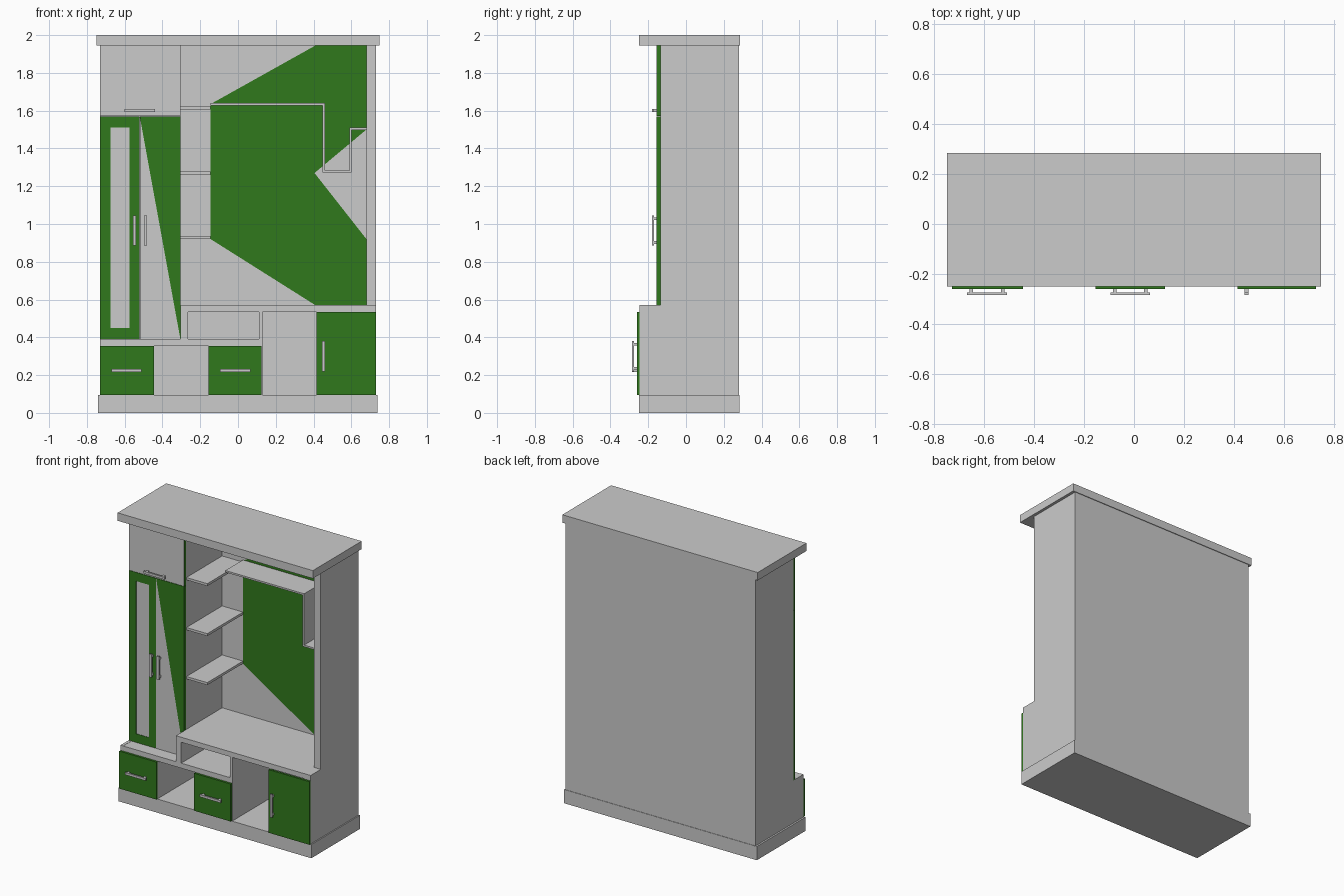
import bpy

if "Cube" in bpy.data.objects:
    bpy.data.objects.remove(bpy.data.objects["Cube"])

green = bpy.data.materials.new("green")
green.diffuse_color = (0.03, 0.19, 0.012, 1)
green.use_nodes = True
green.node_tree.nodes["Principled BSDF"].inputs["Base Color"].default_value = green.diffuse_color


def prism(name, pts, y0, y1, mat=None):
    """Extrude an (x, z) outline from y0 (front) to y1 (back)."""
    n = len(pts)
    verts = [(x, y, z) for y in (y0, y1) for x, z in pts]
    faces = [tuple(range(n)), tuple(range(2 * n - 1, n - 1, -1))]
    faces += [(i, n + i, n + (i + 1) % n, (i + 1) % n) for i in range(n)]
    me = bpy.data.meshes.new(name)
    me.from_pydata(verts, [], faces)
    ob = bpy.data.objects.new(name, me)
    bpy.context.collection.objects.link(ob)
    if mat:
        me.materials.append(mat)
    return ob


def box(name, x0, x1, y0, y1, z0, z1, mat=None):
    return prism(name, [(x0, z0), (x1, z0), (x1, z1), (x0, z1)], y0, y1, mat)


def handle(name, x, z, face, vertical):
    """Bar pull on two posts, standing off a front at y = face."""
    for part, a, b, y0, y1 in (("bar", -.08, .08, -.025, -.014),
                               ("post_a", -.07, -.056, -.014, 0),
                               ("post_b", .056, .07, -.014, 0)):
        h = .008
        if vertical:
            box(f"{name}_{part}", x - h, x + h, face + y0, face + y1, z + a, z + b)
        else:
            box(f"{name}_{part}", x + a, x + b, face + y0, face + y1, z - h, z + h)


LOW, UP, BACK = -.245, -.135, .262   # lower front, upper front, back panel face

# plinth, crown, back
box("plinth", -.742, .738, -.25, .283, 0, .095)
box("crown", -.75, .75, -.25, .285, 1.945, 2)
box("back_panel", -.73, .73, BACK, .28, .095, 1.945)

# sides, stepped back above the base units
for name, x0, x1, step in (("left_side", -.73, -.71, .39), ("right_side", .68, .73, .57)):
    box(name + "_lower", x0, x1, LOW, BACK, .095, step)
    box(name + "_upper", x0, x1, UP, BACK, step, 1.945)

# base counters and dividers
box("low_counter", -.71, .125, LOW, BACK, .355, .39)
box("low_counter_end", -.73, -.71, LOW - .001, BACK, .355, .391)
box("high_counter", -.305, .68, LOW, BACK, .535, .57)
box("counter_end", .68, .73, LOW - .001, UP, .535, .571)
box("counter_leg", -.305, -.265, LOW, BACK, .39, .535)
for i, (x, top) in enumerate(((-.46, .355), (-.155, .355), (.415, .535))):
    box(f"base_divider_{i}", x, x + .015, LOW, BACK, .095, top)
box("base_divider_tall", .112, .13, LOW, BACK, .095, .535)

# wardrobe divider and inner shelf
box("wardrobe_divider", -.325, -.305, UP, BACK, .39, 1.945)
box("wardrobe_shelf", -.71, -.325, UP, BACK, 1.56, 1.58)

# drawer fronts and base door
for name, x0, x1, top in (("drawer_left", -.73, -.445, .355),
                          ("drawer_middle", -.155, .125, .355),
                          ("base_door", .415, .73, .533)):
    box(name, x0, x1, -.26, LOW, .095, top, green)
handle("drawer_left_handle", -.59, .225, -.26, False)
handle("drawer_middle_handle", -.015, .225, -.26, False)
handle("base_door_handle", .452, .3, -.26, True)

# framed wardrobe door with inset panel
F = -.155
for name, x0, x1, z0, z1 in (("left_stile", -.73, -.675, .39, 1.57),
                             ("right_stile", -.575, -.522, .39, 1.57),
                             ("bottom_rail", -.675, -.575, .39, .45),
                             ("top_rail", -.675, -.575, 1.51, 1.57)):
    box("framed_door_" + name, x0, x1, F, UP, z0, z1, green)
box("framed_door_panel", -.675, -.575, F + .003, UP, .45, 1.51)

# two-tone wardrobe door
prism("plain_door_grey", [(-.52, .39), (-.305, .39), (-.52, 1.57)], F, UP)
prism("plain_door_green", [(-.305, .39), (-.305, 1.57), (-.52, 1.57)], F, UP, green)

# top flap: green core with grey face
box("flap_core", -.73, -.305, F + .001, UP, 1.572, 1.945, green)
box("flap_face", -.73, -.305, F, F + .001, 1.572, 1.945)
handle("framed_door_handle", -.548, .965, F, True)
handle("plain_door_handle", -.49, .965, F, True)
handle("flap_handle", -.52, 1.6, F, False)

# small side shelves
for i, z in enumerate((.92, 1.26, 1.607)):
    box(f"side_shelf_{i}", -.305, -.145, -.13, BACK, z, z + .017)

# green field on the back panel
prism("back_colour_field", [(-.145, .92), (.41, .57), (.68, .57), (.68, .92), (.405, 1.27),
                            (.68, 1.5), (.68, 1.945), (.41, 1.945), (-.145, 1.635)],
      BACK - .002, BACK, green)

# stepped wall shelf
prism("stepped_shelf", [(-.145, 1.628), (.448, 1.628), (.448, 1.272), (.602, 1.272),
                        (.602, 1.498), (.68, 1.498), (.68, 1.51), (.59, 1.51),
                        (.59, 1.284), (.46, 1.284), (.46, 1.64), (-.145, 1.64)],
      .068, BACK)
